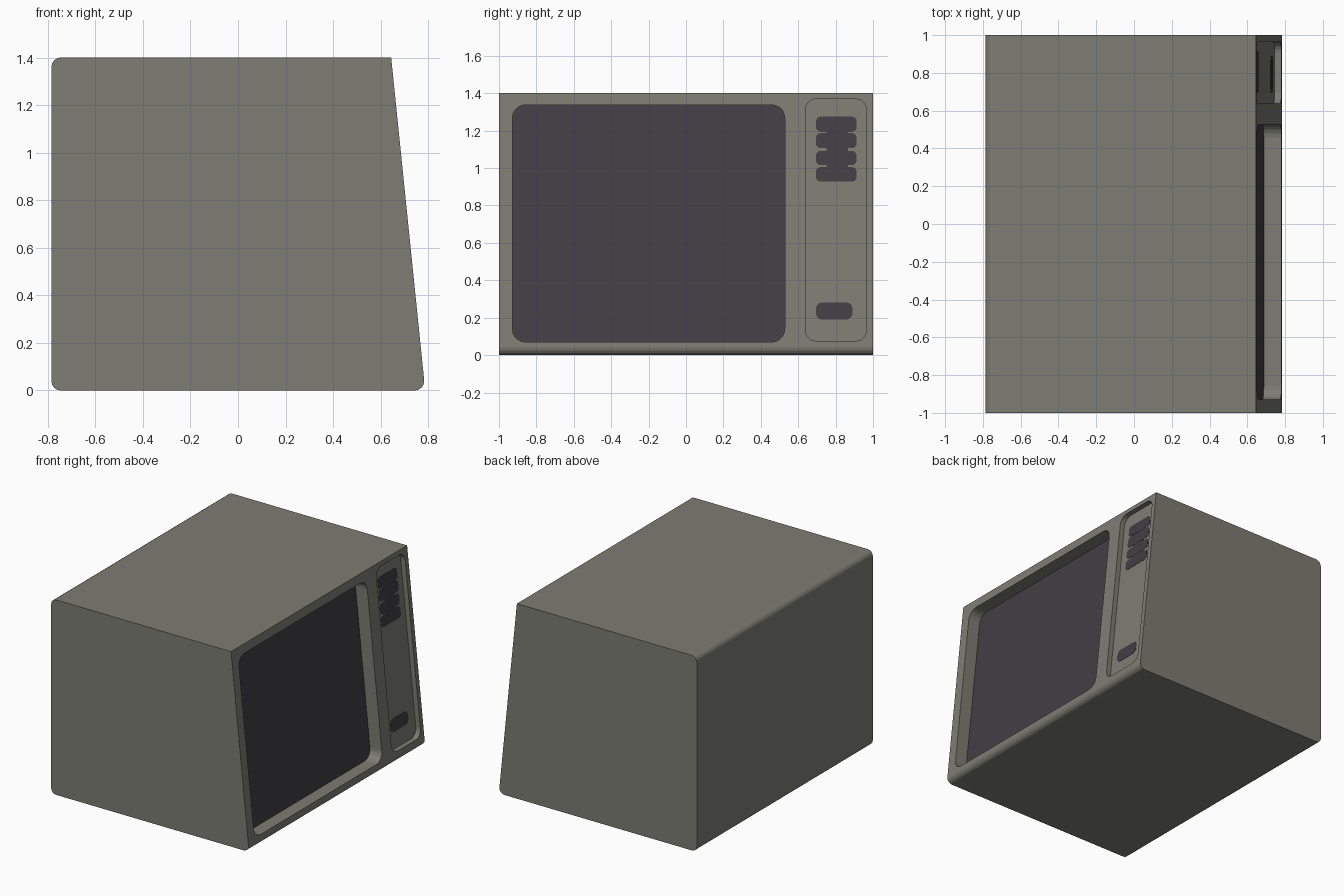
import bpy, bmesh, math

if "Cube" in bpy.data.objects:
    bpy.data.objects.remove(bpy.data.objects["Cube"])

HEIGHT, BACK = 1.402, -0.786


def material(name, rgb):
    m = bpy.data.materials.new(name)
    m.diffuse_color = (*rgb, 1)
    m.use_nodes = True
    m.node_tree.nodes["Principled BSDF"].inputs["Base Color"].default_value = m.diffuse_color
    return m


BODY = material("warm grey casing", (0.205, 0.205, 0.172))
DARK = material("dark glass", (0.054, 0.050, 0.060))


def front_x(z):
    """Front face leans back towards the top."""
    return 0.645 + 0.1022 * (1.402 - z)


def rounded_rect(u0, u1, v0, v1, r, n=5):
    pts = []
    corners = [(u1 - r, v1 - r, 0), (u0 + r, v1 - r, 90),
               (u0 + r, v0 + r, 180), (u1 - r, v0 + r, 270)]
    for cu, cv, start in corners:
        for i in range(n + 1):
            a = math.radians(start + 90 * i / n)
            pts.append((cu + r * math.cos(a), cv + r * math.sin(a)))
    return pts


def loft(name, ring_a, ring_b, mat):
    """Solid between two matching outlines."""
    bm = bmesh.new()
    a = [bm.verts.new(p) for p in ring_a]
    b = [bm.verts.new(p) for p in ring_b]
    bm.faces.new(a)
    bm.faces.new(b[::-1])
    for i in range(len(a)):
        j = (i + 1) % len(a)
        bm.faces.new((a[i], b[i], b[j], a[j]))
    bmesh.ops.recalc_face_normals(bm, faces=bm.faces)
    mesh = bpy.data.meshes.new(name)
    bm.to_mesh(mesh)
    bm.free()
    mesh.materials.append(mat)
    ob = bpy.data.objects.new(name, mesh)
    bpy.context.collection.objects.link(ob)
    return ob


def slab(name, y0, y1, z0, z1, r, inner, outer, mat):
    """Rounded slab parallel to the sloped front, spanning offsets inner to outer."""
    outline = rounded_rect(y0, y1, z0, z1, r)
    return loft(name, [(front_x(z) + inner, y, z) for y, z in outline],
                [(front_x(z) + outer, y, z) for y, z in outline], mat)


def arc(cx, cz, r, a0, a1, n=4):
    return [(cx + r * math.cos(math.radians(a0 + (a1 - a0) * i / n)),
             cz + r * math.sin(math.radians(a0 + (a1 - a0) * i / n)))
            for i in range(n + 1)]


# Casing: side profile with three rounded corners and a sharp top front edge
R = 0.04
profile = ([(front_x(HEIGHT), HEIGHT)]
           + arc(BACK + R, HEIGHT - R, R, 90, 180)
           + arc(BACK + R, R, R, 180, 270)
           + arc(front_x(R) - R, R, R, 270, 360))
casing = loft("casing", [(x, -1, z) for x, z in profile],
              [(x, 1, z) for x, z in profile], BODY)

# Recesses for the door window and the control panel
SCREEN = (-0.928, 0.528, 0.07, 1.338, 0.07)
PANEL = (0.638, 0.965, 0.075, 1.37, 0.06)
SCREEN_DEPTH, PANEL_DEPTH = -0.097, -0.036
for name, rect, depth in (("window_cutter", SCREEN, SCREEN_DEPTH),
                          ("panel_cutter", PANEL, PANEL_DEPTH)):
    cutter = slab(name, *rect, depth, 0.1, BODY)
    cutter.hide_render = True
    mod = casing.modifiers.new(name, 'BOOLEAN')
    mod.operation = 'DIFFERENCE'
    mod.solver = 'EXACT'
    mod.object = cutter
    bpy.context.view_layer.objects.active = casing
    bpy.ops.object.modifier_apply(modifier=name)
    bpy.data.objects.remove(cutter)

# Dark window at the bottom of its recess
slab("window", *SCREEN, SCREEN_DEPTH - 0.003, SCREEN_DEPTH + 0.003, DARK)

# Painted control markings: four bars with joins, and a lower button
LOW, HIGH = PANEL_DEPTH - 0.002, PANEL_DEPTH + 0.002
bars = [(1.194, 1.275), (1.107, 1.187), (1.016, 1.092), (0.927, 1.005)]
for i, (z0, z1) in enumerate(bars):
    slab(f"control_bar_{i + 1}", 0.695, 0.912, z0, z1, 0.025, LOW, HIGH, DARK)
slab("control_bar_join", 0.75, 0.865, 0.94, 1.26, 0.01, LOW, HIGH - 0.001, DARK)
slab("door_button", 0.695, 0.89, 0.19, 0.282, 0.035, LOW, HIGH, DARK)
